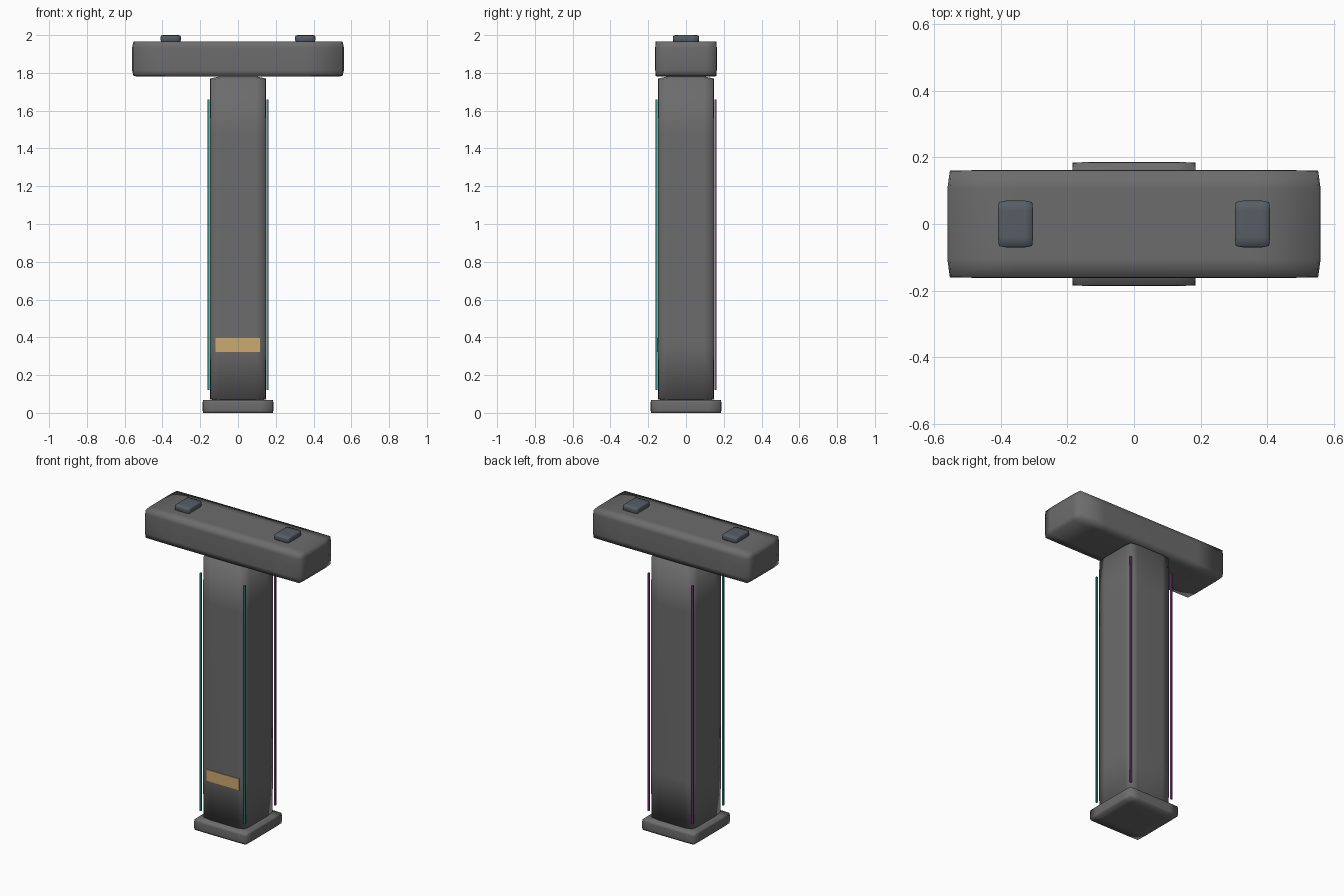
import bpy, bmesh

if "Cube" in bpy.data.objects:
    bpy.data.objects.remove(bpy.data.objects["Cube"])


def material(name, rgb):
    m = bpy.data.materials.new(name)
    m.diffuse_color = (*rgb, 1)
    m.use_nodes = True
    m.node_tree.nodes["Principled BSDF"].inputs["Base Color"].default_value = m.diffuse_color
    return m


def block(name, lo, hi, mat, soft=0.18, profile=0.925):
    """Softly pillowed box between two corners (proportional bevel)."""
    bm = bmesh.new()
    bmesh.ops.create_cube(bm, size=1)
    if soft:
        bmesh.ops.bevel(bm, geom=bm.edges[:], offset=soft, segments=2,
                        profile=profile, affect='EDGES')
    for v in bm.verts:
        for i in range(3):
            v.co[i] = (lo[i] + hi[i]) / 2 + v.co[i] * (hi[i] - lo[i])
    for f in bm.faces:
        f.smooth = bool(soft)
    me = bpy.data.meshes.new(name)
    bm.to_mesh(me)
    bm.free()
    me.materials.append(mat)
    ob = bpy.data.objects.new(name, me)
    bpy.context.collection.objects.link(ob)
    return ob


dark = material("dark_grey", (0.15, 0.15, 0.152))
gold = material("gold", (0.60, 0.40, 0.16))
teal = material("teal", (0.03, 0.26, 0.23))
purple = material("purple", (0.22, 0.05, 0.24))
slate = material("slate", (0.095, 0.11, 0.13))

# Main body
block("base_plate", (-0.187, -0.187, 0), (0.187, 0.187, 0.068), dark)
block("post", (-0.149, -0.149, 0.06), (0.149, 0.149, 1.782), dark)
block("top_bar", (-0.561, -0.163, 1.781), (0.561, 0.163, 1.967), dark)

# Pads on top of the bar
for side, x in (("left", -0.356), ("right", 0.356)):
    block(side + "_pad", (x - 0.053, -0.07, 1.963), (x + 0.053, 0.07, 2.0),
          slate, 0.22, 0.75)

# Front label plate
block("front_plate", (-0.118, -0.153, 0.323), (0.116, -0.140, 0.396), gold, 0)

# Thin strips beside the four post corners: teal in front, purple behind
c, h = 0.157, 0.005
for end, y, mat in (("front", -c, teal), ("back", c, purple)):
    for side, x in (("left", -c), ("right", c)):
        block(end + "_" + side + "_strip", (x - h, y - h, 0.12),
              (x + h, y + h, 1.66), mat, 0)
